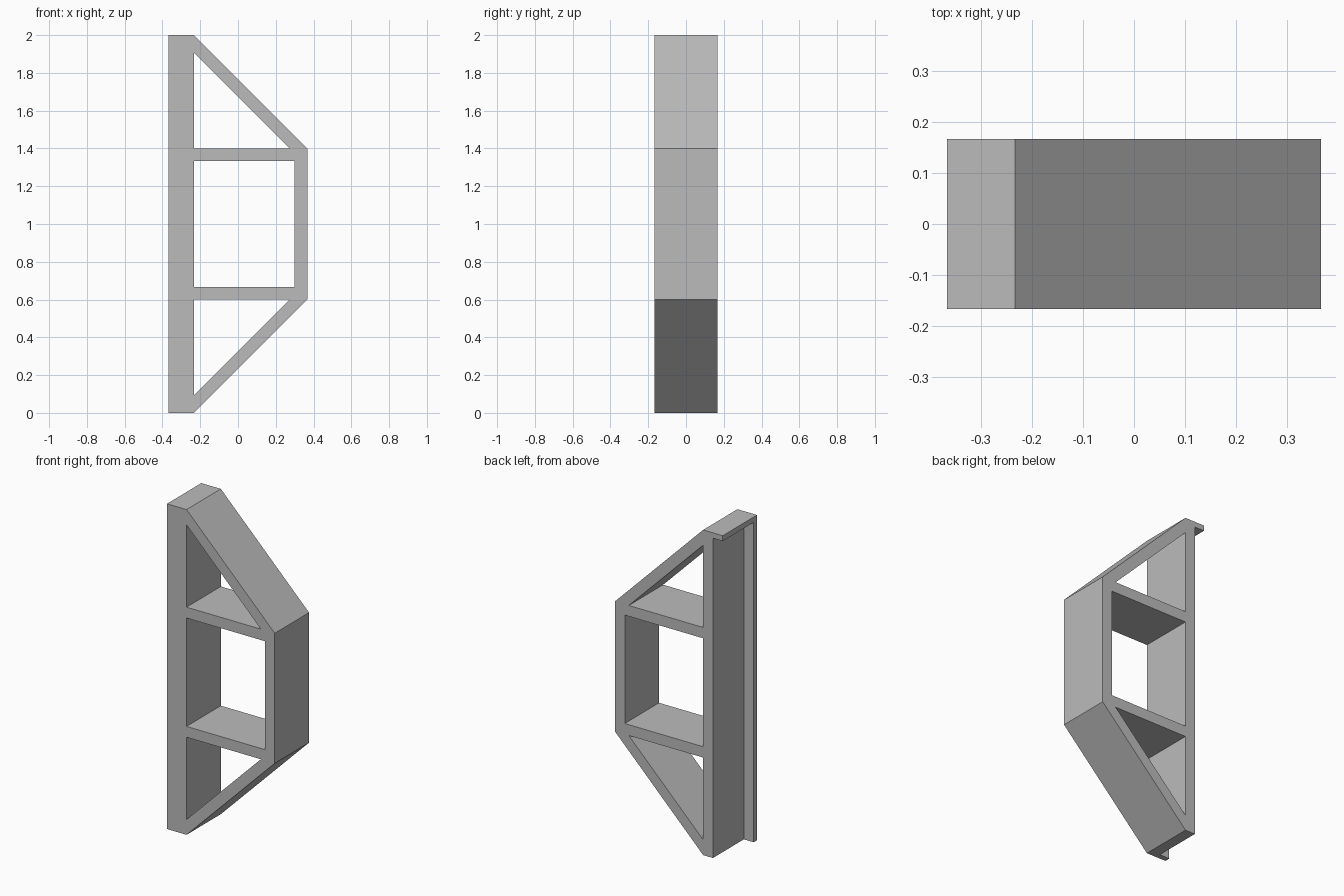
import bpy
import bmesh
from mathutils import Vector

cube = bpy.data.objects.get("Cube")
if cube:
    bpy.data.objects.remove(cube, do_unlink=True)

grey = bpy.data.materials.new("plain grey")
grey.use_nodes = True
colour = (0.5, 0.5, 0.5, 1)
grey.diffuse_color = colour
grey.node_tree.nodes["Principled BSDF"].inputs["Base Color"].default_value = colour

# Main dimensions
T = 1 / 15            # bar thickness
HALF_Y = 1 / 6        # half depth
LIP = 1 / 30          # thickness of the post's front flange and top cap
LEFT, POST, RIGHT = -11 / 30, -7 / 30, 11 / 30
LOW, HIGH = 0.6, 1.4  # levels of the two shelves
SLOPE = T * 2 ** 0.5  # vertical thickness of the sloping bars


def flip(points):
    """Mirror a profile about mid height."""
    return [(x, 2 - z) for x, z in points]


def add_object(name, bm):
    bmesh.ops.recalc_face_normals(bm, faces=bm.faces)
    mesh = bpy.data.meshes.new(name)
    bm.to_mesh(mesh)
    bm.free()
    mesh.materials.append(grey)
    obj = bpy.data.objects.new(name, mesh)
    bpy.context.scene.collection.objects.link(obj)
    return obj


def prism(name, loops):
    """Fill outline and hole loops in xz, then extrude through the depth."""
    bm = bmesh.new()
    edges = []
    for loop in loops:
        verts = [bm.verts.new((x, -HALF_Y, z)) for x, z in loop]
        edges += [bm.edges.new((v, verts[i - 1])) for i, v in enumerate(verts)]
    bmesh.ops.triangle_fill(bm, edges=edges, use_beauty=True, normal=Vector((0, -1, 0)))
    result = bmesh.ops.extrude_face_region(bm, geom=bm.faces[:], use_keep_orig=True)
    moved = [g for g in result["geom"] if isinstance(g, bmesh.types.BMVert)]
    bmesh.ops.translate(bm, verts=moved, vec=(0, 2 * HALF_Y, 0))
    return add_object(name, bm)


def box(name, low, high):
    bm = bmesh.new()
    bmesh.ops.create_cube(bm, size=1)
    for v in bm.verts:
        v.co = [h if c > 0 else l for c, l, h in zip(v.co, low, high)]
    return add_object(name, bm)


# Frame: post, sloping bars, shelves and outer bar around three openings
outline = [(LEFT, 0), (POST, 0), (RIGHT, LOW), (RIGHT, HIGH), (POST, 2), (LEFT, 2)]
window = [(POST, LOW + T), (RIGHT - T, LOW + T), (RIGHT - T, HIGH - T), (POST, HIGH - T)]
triangle = [(POST, HIGH), (POST + 2 - SLOPE - HIGH, HIGH), (POST, 2 - SLOPE)]
frame = prism("bracket_frame", [outline, window, triangle, flip(triangle)])

# Recess in the post, leaving the front flange and the top cap
recess = box("recess_cutter", (LEFT - T, LIP - HALF_Y, -T), (LEFT + T, HALF_Y + T, 2 - LIP))
recess.hide_render = True
cut = frame.modifiers.new("recess", "BOOLEAN")
cut.operation = "DIFFERENCE"
cut.solver = "EXACT"
cut.object = recess
bpy.context.view_layer.objects.active = frame
bpy.ops.object.modifier_apply(modifier=cut.name)
bpy.data.objects.remove(recess, do_unlink=True)
